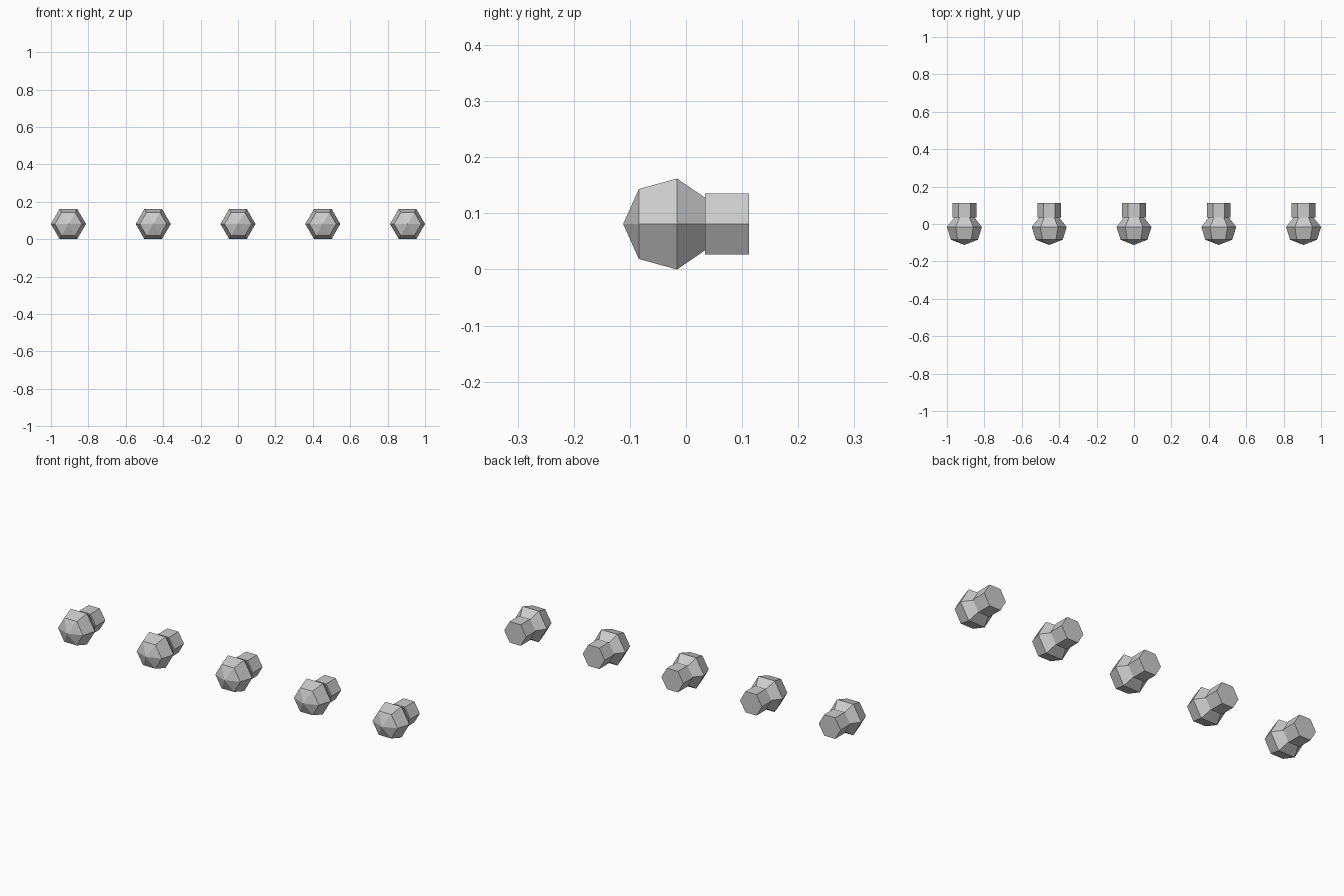
import bpy, bmesh, math

if "Cube" in bpy.data.objects:
    bpy.data.objects.remove(bpy.data.objects["Cube"])

SIDES = 6
MID_Z = 0.081
SPACING = 0.4533


def lathe_y(name, profile, x):
    """Six-sided solid turned about the y axis; profile is (y, radius), radius 0 makes a point."""
    bm = bmesh.new()
    rings = []
    for y, r in profile:
        n = SIDES if r > 0 else 1
        rings.append([bm.verts.new((r * math.cos(math.tau * i / SIDES), y,
                                    r * math.sin(math.tau * i / SIDES))) for i in range(n)])
    for a, b in zip(rings, rings[1:]):
        for i in range(SIDES):
            j = (i + 1) % SIDES
            if len(a) == 1:
                bm.faces.new((a[0], b[j], b[i]))
            else:
                bm.faces.new((a[i], a[j], b[j], b[i]))
    # flat ends
    for ring in (rings[0], rings[-1]):
        if len(ring) > 1:
            bm.faces.new(ring)
    bmesh.ops.recalc_face_normals(bm, faces=bm.faces)
    mesh = bpy.data.meshes.new(name)
    bm.to_mesh(mesh)
    bm.free()
    obj = bpy.data.objects.new(name, mesh)
    obj.location = (x, 0, MID_Z)
    bpy.context.collection.objects.link(obj)
    return obj


# row of five bulbs, each with a socket behind it
for k in range(5):
    x = (k - 2) * SPACING
    lathe_y(f"bulb_{k + 1}", [(-0.112, 0), (-0.084, 0.072), (-0.016, 0.0935), (0.038, 0.051)], x)
    lathe_y(f"socket_{k + 1}", [(0.034, 0.0632), (0.112, 0.0632)], x)
